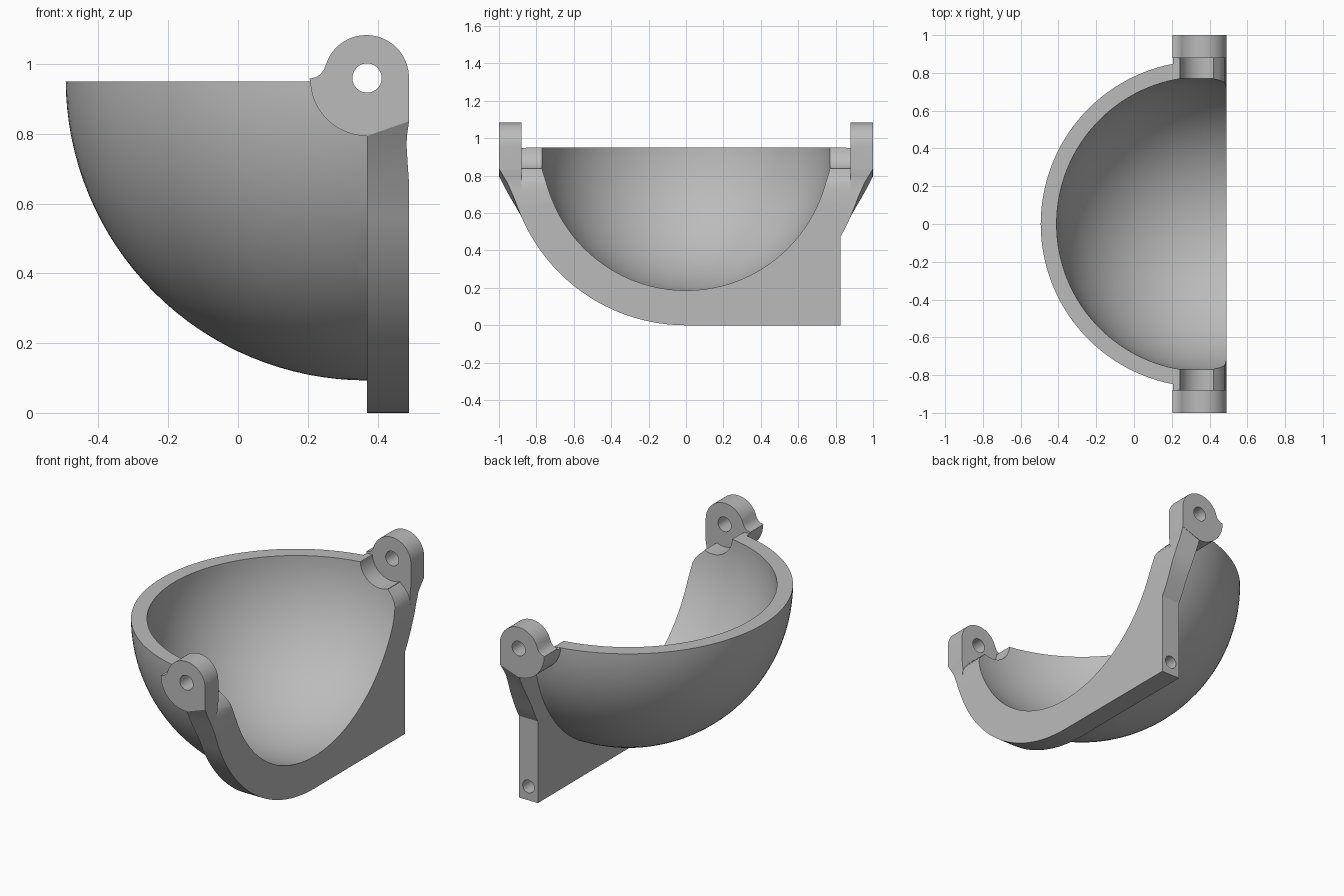
import bpy, bmesh
from math import sin, cos, pi, radians, sqrt

old = bpy.data.objects.get("Cube")
if old:
    bpy.data.objects.remove(old, do_unlink=True)

CX, CZ = 0.37, 0.957          # shared centre of bowl, flange and pivot axis
X0, X1 = 0.37, 0.49           # flange thickness
R_OUT, R_IN, R_FLANGE = 0.864, 0.78, 0.957

grey = bpy.data.materials.new("plain grey")
grey.use_nodes = True
grey.diffuse_color = (0.5, 0.5, 0.5, 1)
grey.node_tree.nodes["Principled BSDF"].inputs["Base Color"].default_value = (0.5, 0.5, 0.5, 1)


def finish(name, bm):
    bmesh.ops.recalc_face_normals(bm, faces=bm.faces)
    mesh = bpy.data.meshes.new(name)
    bm.to_mesh(mesh)
    bm.free()
    mesh.materials.append(grey)
    ob = bpy.data.objects.new(name, mesh)
    bpy.context.collection.objects.link(ob)
    return ob


def loft(name, ring_a, ring_b):
    """Closed solid between two matching outlines."""
    bm = bmesh.new()
    a = [bm.verts.new(p) for p in ring_a]
    b = [bm.verts.new(p) for p in ring_b]
    bm.faces.new(a)
    bm.faces.new(b)
    for i in range(len(a)):
        j = (i + 1) % len(a)
        bm.faces.new((a[i], a[j], b[j], b[i]))
    return finish(name, bm)


def along_y(name, outline, y0, y1):
    return loft(name, [(x, y0, z) for x, z in outline], [(x, y1, z) for x, z in outline])


def arc(cx, cz, r, start, end, n):
    return [(cx + r * cos(radians(start + (end - start) * i / n)),
             cz + r * sin(radians(start + (end - start) * i / n))) for i in range(n + 1)]


def disc(cx, cz, r, n):
    return arc(cx, cz, r, 0, 360, n)[:-1]


def ball(name, r):
    bm = bmesh.new()
    bmesh.ops.create_uvsphere(bm, u_segments=128, v_segments=64, radius=r)
    bmesh.ops.translate(bm, verts=bm.verts, vec=(CX, 0, CZ))
    return finish(name, bm)


def combine(target, other, operation):
    mod = target.modifiers.new(operation.lower(), "BOOLEAN")
    mod.operation, mod.solver, mod.object = operation, "EXACT", other
    bpy.context.view_layer.objects.active = target
    bpy.ops.object.modifier_apply(modifier=mod.name)
    bpy.data.objects.remove(other, do_unlink=True)


# Quarter bowl
bowl = ball("bowl_with_bracket", R_OUT)
block = [(-1, -1), (0.45, -1), (0.45, 0.95), (-1, 0.95)]
combine(bowl, along_y("bowl_limit", block, -1.5, 1.5), "INTERSECT")


# Flange: round on one side, squared foot on the other, flaring out to the lugs
def flange_ring(x, flare):
    y_foot, y_flare = 0.825, 0.88
    a_foot = -90 + 59.6
    a_flare = -90 + 66.9
    left = arc(0, CZ, R_FLANGE, 180 - a_flare, 270, 40)
    right = [(y_foot, 0)] + arc(0, CZ, R_FLANGE, a_foot, a_flare, 4)
    right += flare + [(0.999, 0.9)]
    left = [(-0.999, 0.9)] + [(-y, z) for y, z in reversed(flare)] + left
    return [(x, y, z) for y, z in left + right]


inner_flare = [(0.905, 0.625), (0.935, 0.675), (0.967, 0.733), (0.999, 0.797)]
outer_flare = [(0.9, 0.63), (0.925, 0.695), (0.955, 0.765), (0.999, 0.836)]
combine(bowl, loft("flange", flange_ring(X0, inner_flare), flange_ring(X1, outer_flare)), "UNION")

# Pivot lugs with a round root under each
lug = arc(0.368, 0.961, 0.122, 0, 155, 32)
lug += [(0.247, 0.985), (0.236, 0.97), (0.222, 0.962), (0.205, 0.958)]
lug += arc(CX, CZ, 0.163, 182, 270, 24) + [(X1, 0.836)]
root = arc(CX, CZ, 0.163, 183, 270, 24) + [(0.45, 0.82), (0.45, 0.948)]
for s in (-1, 1):
    combine(bowl, along_y("lug", lug, s * 0.88, s), "UNION")
    combine(bowl, along_y("lug_root", root, s * 0.8, s * 0.9), "UNION")

# Hollow of the bowl
combine(bowl, ball("hollow", R_IN), "DIFFERENCE")

# Clearance slots, relieved flange edges and pivot holes
relief = [(0.42, 1.15), (0.42, 0.838), (0.45, 0.81), (0.47, 0.785), (0.481, 0.76),
          (0.486, 0.72), (0.491, 0.65), (0.6, 0.65), (0.6, 1.15)]
dip = [(0.4905, 0.836), (0.485, 0.8), (0.483, 0.77), (0.486, 0.72), (0.491, 0.65), (0.6, 0.65), (0.6, 0.836)]
for s in (-1, 1):
    combine(bowl, along_y("slot", disc(CX, CZ, 0.127, 64), s * 0.6, s * 0.88), "DIFFERENCE")
    combine(bowl, along_y("relief", relief, s * 0.6, s * 0.88), "DIFFERENCE")
    combine(bowl, along_y("dip", dip, s * 0.87, s * 1.1), "DIFFERENCE")
    combine(bowl, along_y("pivot_hole", disc(CX, 0.96, 0.042, 32), s * 0.8, s * 1.1), "DIFFERENCE")

# Blind hole in the end of the foot
combine(bowl, along_y("foot_hole", disc(0.43, 0.08, 0.037, 32), 0.45, 0.9), "DIFFERENCE")

bpy.ops.object.select_all(action="DESELECT")
bowl.select_set(True)
bpy.context.view_layer.objects.active = bowl
bpy.ops.object.shade_smooth_by_angle(angle=radians(25))
